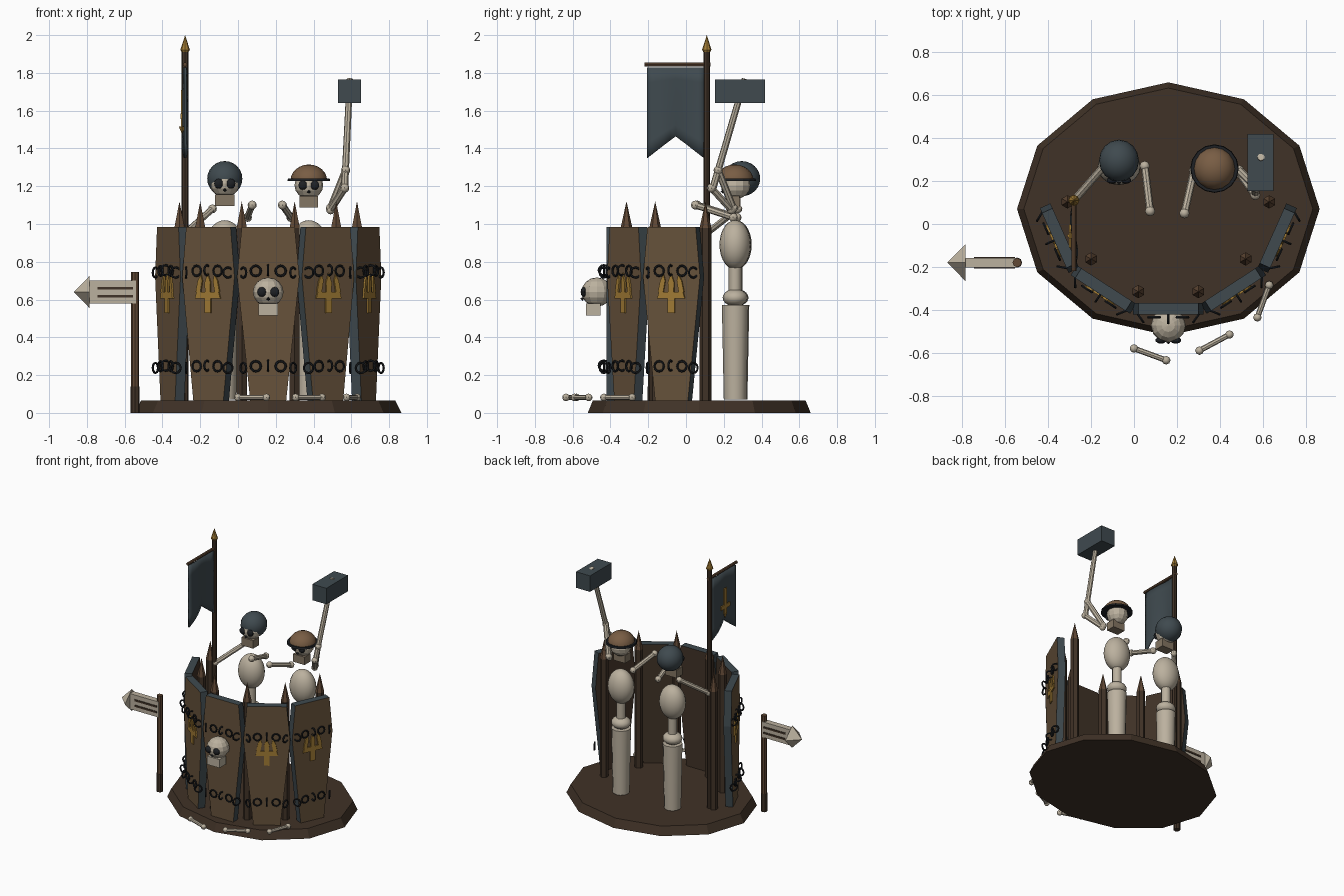
import bpy, bmesh, math
from mathutils import Vector, Matrix

if "Cube" in bpy.data.objects:
    bpy.data.objects.remove(bpy.data.objects["Cube"])


def mat(name, *c):
    m = bpy.data.materials.new(name)
    m.diffuse_color = (*c, 1)
    m.use_nodes = True
    m.node_tree.nodes["Principled BSDF"].inputs["Base Color"].default_value = m.diffuse_color
    return m


DARK = mat("dark wood", .051, .032, .020)
WOOD = mat("lid wood", .135, .085, .044)
POST = mat("stake tip wood", .120, .066, .036)
SLATE = mat("slate", .050, .068, .078)
BONE = mat("bone", .50, .44, .345)
JAW = mat("shaded bone", .23, .18, .125)
GOLD = mat("gold", .36, .20, .035)
IRON = mat("black iron", .013, .015, .018)
LEATHER = mat("helmet brown", .19, .11, .058)


def finish(name, bm, *mats, smooth=False, mtx=None):
    if mtx:
        bm.transform(mtx)
    bmesh.ops.recalc_face_normals(bm, faces=bm.faces)
    me = bpy.data.meshes.new(name)
    bm.to_mesh(me)
    bm.free()
    for m in mats:
        me.materials.append(m)
    ob = bpy.data.objects.new(name, me)
    bpy.context.collection.objects.link(ob)
    if smooth:
        bpy.ops.object.select_all(action='DESELECT')
        ob.select_set(True)
        bpy.context.view_layer.objects.active = ob
        bpy.ops.object.shade_smooth_by_angle(angle=math.radians(40))
    return ob


def box(name, c, s, m, mtx=None):
    bm = bmesh.new()
    bmesh.ops.create_cube(bm, size=1, matrix=Matrix.Translation(c) @ Matrix.Diagonal((*s, 1)))
    return finish(name, bm, m, mtx=mtx)


def rod(name, a, b, r1, r2, m, n=8, smooth=False):
    a, b = Vector(a), Vector(b)
    bm = bmesh.new()
    bmesh.ops.create_cone(bm, cap_ends=True, segments=n, radius1=r1, radius2=r2, depth=(b - a).length)
    rot = (b - a).to_track_quat('Z', 'Y').to_matrix().to_4x4()
    return finish(name, bm, m, smooth=smooth, mtx=Matrix.Translation((a + b) / 2) @ rot)


def ball(name, c, s, m, u=16, v=10, smooth=True, cut=None):
    bm = bmesh.new()
    bmesh.ops.create_uvsphere(bm, u_segments=u, v_segments=v, radius=1)
    if cut is not None:  # keep only the dome above the cut
        bmesh.ops.bisect_plane(bm, geom=bm.verts[:] + bm.edges[:] + bm.faces[:],
                               plane_co=(0, 0, cut), plane_no=(0, 0, 1), clear_inner=True)
        bmesh.ops.holes_fill(bm, edges=[e for e in bm.edges if e.is_boundary])
    return finish(name, bm, m, smooth=smooth, mtx=Matrix.Translation(c) @ Matrix.Diagonal((*s, 1)))


def ring(name, R, r, m, mtx, n=12, k=6):
    bm = bmesh.new()
    vs = [[bm.verts.new(((R + r * math.cos(2 * math.pi * j / k)) * math.cos(2 * math.pi * i / n),
                         (R + r * math.cos(2 * math.pi * j / k)) * math.sin(2 * math.pi * i / n),
                         r * math.sin(2 * math.pi * j / k))) for j in range(k)] for i in range(n)]
    for i in range(n):
        for j in range(k):
            bm.faces.new((vs[i][j], vs[(i + 1) % n][j], vs[(i + 1) % n][(j + 1) % k], vs[i][(j + 1) % k]))
    return finish(name, bm, m, mtx=mtx)


def plates(name, polys, y0, y1, mats, mtx):
    """Extrude (x, z) outlines from y0 to y1; mats: front, side, back."""
    bm = bmesh.new()
    for p in polys:
        f = bm.faces.new([bm.verts.new((x, y0, z)) for x, z in p])
        g = bmesh.ops.extrude_face_region(bm, geom=[f])['geom']
        bmesh.ops.translate(bm, vec=(0, y1 - y0, 0), verts=[v for v in g if isinstance(v, bmesh.types.BMVert)])
    bmesh.ops.recalc_face_normals(bm, faces=bm.faces)
    for f in bm.faces:
        f.material_index = 0 if f.normal.y < -.9 else 2 if f.normal.y > .9 else 1
    return finish(name, bm, *mats, mtx=mtx)


def bone(name, a, b, r, knob):
    rod(name, a, b, r, r, BONE)
    for p in (a, b):
        ball(name + "_knob", p, (knob,) * 3, BONE, 8, 6)


# Twelve-sided ground slab
bm = bmesh.new()
bmesh.ops.create_cone(bm, cap_ends=True, segments=12, radius1=1, radius2=.955, depth=.065)
finish("ground_slab", bm, DARK,
       mtx=Matrix.Translation((.16, .07, .0325)) @ Matrix.Diagonal((.705, .59, 1, 1)))

# Curved wall of coffins with chains and trident emblems
coffin = [(-.095, .065), (.095, .065), (.165, .72), (.14, .985), (-.14, .985), (-.165, .72)]
trident = [[(-.02, .53), (.02, .53), (.02, .61), (-.02, .61)],
           [(-.08, .605), (.08, .605), (.07, .64), (-.07, .64)],
           [(-.016, .64), (.016, .64), (.018, .69), (0, .74), (-.018, .69)],
           [(-.075, .64), (-.045, .64), (-.034, .70), (-.043, .732), (-.062, .70)],
           [(.045, .64), (.075, .64), (.062, .70), (.043, .732), (.034, .70)]]
for k in range(-2, 3):
    M = (Matrix.Translation((.16, .16, 0)) @ Matrix.Rotation(math.radians(33 * k), 4, 'Z')
         @ Matrix.Translation((0, -.555, 0)))
    plates("coffin", [coffin], -.027, .027, (WOOD, SLATE, DARK), M)
    if k:
        plates("trident_emblem", trident, -.036, -.027, (GOLD,) * 3, M)
    for z in (.755, .25):
        for i in range(-2, 3):
            turn = Matrix.Rotation(math.radians(90 if i % 2 else 0), 4, 'X')
            if i % 2 == 0:
                turn = Matrix.Rotation(math.radians(90 if i == 0 else 55 * i / 2), 4, 'Z') @ \
                    Matrix.Rotation(math.radians(90), 4, 'X')
            ring("chain_link", .027, .006, IRON,
                 M @ Matrix.Translation((.066 * i, -.04, z - .003 * i * i)) @ turn)

# Sharpened stakes behind the gaps
for sx, y in ((.14, -.315), (.36, -.163), (.47, .103)):
    for s in (-1, 1):
        x = .16 + s * sx
        rod("stake", (x, y, .06), (x, y, .98), .031, .031, DARK, 6)
        rod("stake_tip", (x, y, .98), (x, y, 1.12), .031, 0, POST, 6)


def face(c, r, jaw):
    """Cranium, eye sockets, nose and jaw; looks toward -y."""
    x, y, z = c
    ball("skull", c, (r, r, r * .95), BONE, 12, 8, False)
    for s in (-1, 1):
        ball("eye_socket", (x + s * r * .42, y - r * .86, z), (r * .32, r * .2, r * .32), IRON, 10, 6)
    rod("nose_hole", (x, y - r * 1.0, z - r * .5), (x, y - r * .8, z - r * .3), .009, .003, IRON, 4)
    box("jaw", (x, y - r * .25, z - r * 1.15), (r * 1.3, r * .95, r * .8), jaw)


# Skull trophy on the middle coffin
face((.16, -.472, .64), .081, BONE)

# Flag pole, crossbar and swallow-tailed banner
px, py = -.28, .11
rod("flag_pole", (px, py, .06), (px, py, 1.92), .018, .018, DARK)
rod("pole_collar", (px, py, 1.90), (px, py, 1.925), .013, .026, GOLD)
rod("pole_spearhead", (px, py, 1.92), (px, py, 2.0), .026, 0, GOLD)
rod("banner_bar", (px, .13, 1.845), (px, -.22, 1.845), .011, .011, POST)
bm = bmesh.new()
N = 10
rows = []
for i in range(N + 1):
    t = i / N
    zb = 1.35 + .115 * (1 - abs(2 * t - 1))
    col = []
    for j in range(7):
        u = j / 6
        wave = .012 * math.sin(t * 2 * math.pi) * (.4 + .6 * u)
        col.append(bm.verts.new((px + wave, -.205 + .3 * t, 1.828 + (zb - 1.828) * u)))
    rows.append(col)
for i in range(N):
    for j in range(6):
        bm.faces.new((rows[i][j], rows[i + 1][j], rows[i + 1][j + 1], rows[i][j + 1]))
flag = finish("banner", bm, SLATE, smooth=True)
mod = flag.modifiers.new("thickness", 'SOLIDIFY')
mod.thickness, mod.offset = .014, 0
# Downward sword sign on the outer side of the banner
box("banner_sign_bar", (px - .019, -.055, 1.57), (.009, .11, .03), GOLD)
box("banner_sign_stem", (px - .0185, -.055, 1.61), (.009, .032, .20), GOLD)
rod("banner_sign_tip", (px - .016, -.055, 1.515), (px - .016, -.055, 1.475), .017, 0, GOLD, 4)

# Signpost with arrow board
sx, sy = -.545, -.18
rod("signpost", (sx, sy, .14), (sx, sy, .745), .021, .021, POST)
rod("signpost_foot", (sx, sy, 0), (sx, sy, .14), .024, .024, DARK)
box("sign_board", (-.665, sy, .64), (.25, .045, .12), BONE)
rod("sign_arrowhead", (-.785, sy, .64), (-.87, sy, .64), .086, 0, BONE, 4)
for z in (.66, .617):
    for s in (-1, 1):
        box("sign_stripe", (-.65, sy + s * .024, z), (.19, .006, .014), DARK)

# Two skeleton guards: legs, pelvis, spine and ribs
for x, y in ((-.07, .265), (.375, .26)):
    rod("legs", (x, y, .07), (x, y, .57), .060, .070, BONE, 12, True)
    ball("pelvis", (x, y, .61), (.072, .066, .046), BONE)
    rod("spine", (x, y, .63), (x, y, .79), .034, .034, BONE, 10, True)
    ball("ribcage", (x, y, .89), (.10, .083, .13), BONE, 20, 14)

# Hooded guard's head
face((-.07, .27, 1.215), .078, JAW)
ball("hood", (-.07, .295, 1.24), (.093, .098, .093), SLATE, 16, 12)
for s in (-1, 1):
    ball("hood_eye", (-.07 + s * .032, .205, 1.212), (.025, .016, .025), IRON, 10, 6)

# Helmeted guard's head
face((.375, .265, 1.205), .076, JAW)
ball("helmet", (.375, .258, 1.23), (.097, .1, .085), LEATHER, 16, 12, True, .08)
rod("helmet_brim", (.375, .258, 1.228), (.375, .258, 1.242), .113, .110, IRON, 16)

# Arms: one grips the pole, two reach out, one swings the hammer
bone("pole_arm", (-.135, .275, 1.08), (-.275, .115, .955), .018, .023)
bone("reaching_arm", (.05, .27, 1.035), (.075, .06, 1.10), .018, .024)
bone("reaching_arm", (.28, .25, 1.035), (.235, .05, 1.10), .018, .024)
bone("raised_arm", (.49, .25, 1.085), (.57, .17, 1.285), .019, .024)
bone("raised_arm", (.49, .24, 1.075), (.565, .135, 1.19), .019, .024)

# War hammer
rod("hammer_handle", (.564, .14, 1.18), (.592, .312, 1.768), .019, .017, BONE)
box("hammer_head", (.59, .287, 1.702), (.12, .265, .124), SLATE)

# Loose bones in front of the wall
for a, b in (((0, -.58), (.15, -.635)), ((.305, -.59), (.445, -.515)), ((.575, -.435), (.63, -.285))):
    bone("loose_bone", (*a, .082), (*b, .082), .013, .02)
